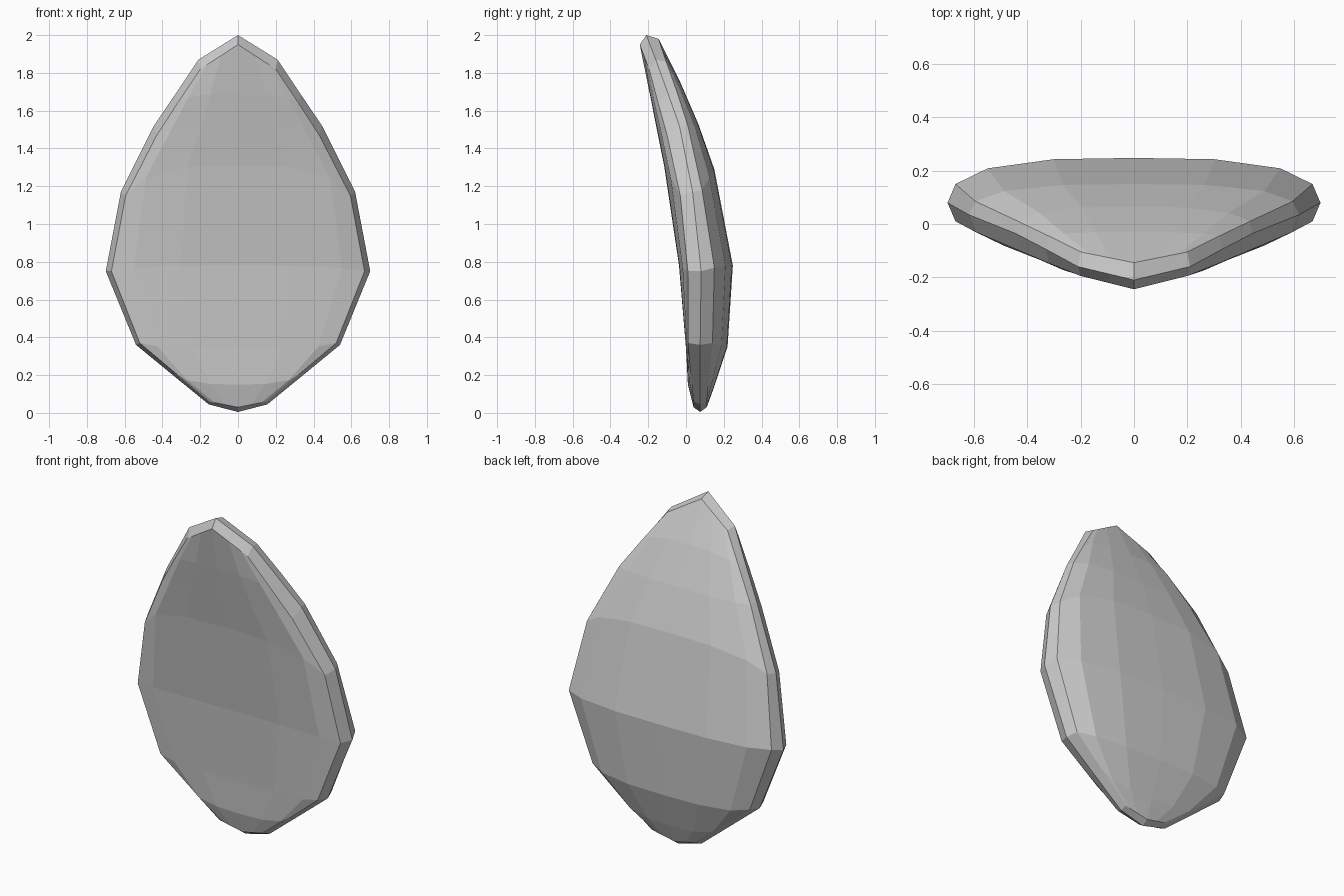
import bpy, bmesh

if "Cube" in bpy.data.objects:
    bpy.data.objects.remove(bpy.data.objects["Cube"])

# Each row: half width, edge z, edge y, centre z, centre y (bottom to top)
FRONT = [(.15, .06, .04, .03, .04), (.33, .21, .025, .15, .01),
         (.52, .37, .01, .34, 0), (.67, .75, .01, .78, -.037),
         (.595, 1.15, -.03, 1.31, -.116), (.43, 1.47, -.1, 1.52, -.158),
         (.32, 1.64, -.147, 1.69, -.192), (.2, 1.82, -.195, 1.95, -.245)]
RIM = [(.155, .045, .075, .005, .075), (.345, .2, .075, .2, .075),
       (.54, .36, .075, .36, .075), (.70, .75, .08, .75, .08),
       (.62, 1.17, .035, 1.17, .035), (.445, 1.52, -.035, 1.52, -.035),
       (.33, 1.69, -.095, 1.69, -.095), (.21, 1.87, -.16, 2.0, -.21)]
BACK = [(.15, .06, .11, .03, .11), (.33, .21, .125, .14, .15),
        (.52, .37, .14, .35, .22), (.67, .77, .15, .78, .248),
        (.595, 1.18, .085, 1.29, .15), (.435, 1.52, .01, 1.53, .065),
        (.32, 1.69, -.045, 1.75, -.03), (.2, 1.86, -.105, 1.98, -.145)]
COLS = [-1, -.82, -.45, 0, .45, .82, 1]
BULGE = {0: 1, .45: .95, .82: .6, 1: 0}


def points(rows):
    grid = []
    for i, (w, ze, ye, zc, yc) in enumerate(rows):
        line = []
        for t in COLS:
            # end rows are straight-sided points, the others swell
            end = i in (0, len(rows) - 1)
            b = 1 - abs(t) if end else BULGE[abs(t)]
            line.append((w * t, ye + (yc - ye) * b, ze + (zc - ze) * b))
        grid.append(line)
    return grid


def border(g):
    return (g[0] + [r[-1] for r in g[1:-1]] + g[-1][::-1]
            + [r[0] for r in g[-2:0:-1]])


bm = bmesh.new()


def sheet(rows):
    g = [[bm.verts.new(p) for p in line] for line in points(rows)]
    for a, b in zip(g, g[1:]):
        for j in range(len(COLS) - 1):
            bm.faces.new((a[j], a[j + 1], b[j + 1], b[j]))
    return border(g)


# Front and back surfaces joined by a ridged rim
front = sheet(FRONT)
back = sheet(BACK)
rim = [bm.verts.new(p) for p in border(points(RIM))]
n = len(rim)
for a, b in ((front, rim), (rim, back)):
    for k in range(n):
        m = (k + 1) % n
        bm.faces.new((a[k], a[m], b[m], b[k]))
bmesh.ops.recalc_face_normals(bm, faces=bm.faces[:])

mesh = bpy.data.meshes.new("curved_scale")
bm.to_mesh(mesh)
bm.free()
obj = bpy.data.objects.new("curved_scale", mesh)
bpy.context.collection.objects.link(obj)
